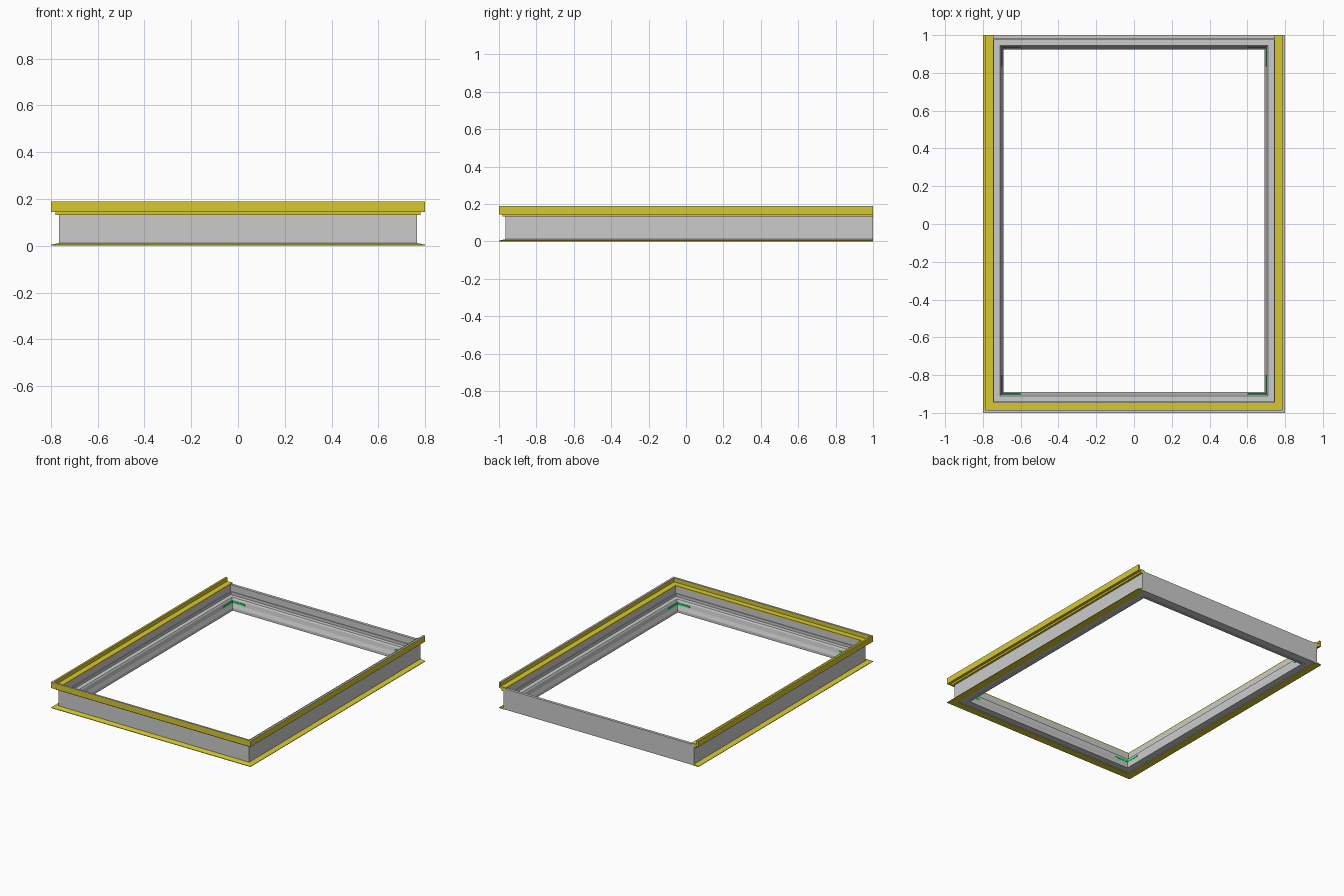
import bpy, bmesh

if "Cube" in bpy.data.objects:
    bpy.data.objects.remove(bpy.data.objects["Cube"])

# Corners as (x, y, inward x, inward y); profiles are (inset, z)
OUTER = [(-0.8, 1, 1, 0), (-0.8, -1, 1, 1), (0.8, -1, -1, 1), (0.8, 1, -1, 0)]
BODY = [(-0.765, 1, 1, -1), (-0.765, -0.965, 1, 1),
        (0.765, -0.965, -1, 1), (0.765, 1, -1, -1)]


def material(name, rgb):
    m = bpy.data.materials.new(name)
    m.diffuse_color = (*rgb, 1)
    m.use_nodes = True
    m.node_tree.nodes["Principled BSDF"].inputs["Base Color"].default_value = m.diffuse_color
    return m


def sweep(name, profile, path, closed=False, mat=None):
    """Run a profile along mitred corners."""
    bm = bmesh.new()
    rings = [[bm.verts.new((x + ix * d, y + iy * d, z)) for d, z in profile]
             for x, y, ix, iy in path]
    n = len(profile)
    pairs = list(zip(rings, rings[1:]))
    if closed:
        pairs.append((rings[-1], rings[0]))
    else:
        bm.faces.new(rings[0])
        bm.faces.new(rings[-1])
    for a, b in pairs:
        for i in range(n):
            j = (i + 1) % n
            bm.faces.new((a[i], a[j], b[j], b[i]))
    bmesh.ops.recalc_face_normals(bm, faces=bm.faces)
    me = bpy.data.meshes.new(name)
    bm.to_mesh(me)
    bm.free()
    ob = bpy.data.objects.new(name, me)
    bpy.context.collection.objects.link(ob)
    if mat:
        me.materials.append(mat)
    return ob


yellow = material("yellow", (0.68, 0.58, 0.03))
green = material("green", (0.0, 0.9, 0.1))

# Grey frame: tall outer wall, stepped rebate and sloped inner lip
sweep("frame_body", [(0, 0.002), (0, 0.152), (0.02, 0.152), (0.02, 0.105),
                     (0.025, 0.105), (0.025, 0.085), (0.055, 0.085),
                     (0.061, 0.075), (0.066, 0.045), (0.075, 0.02),
                     (0.075, 0), (0.06, 0), (0.06, 0.005), (0.02, 0.005),
                     (0.02, 0.002)], BODY, closed=True)

# Yellow upper rail and tapered bottom flange on left, front and right
sweep("upper_rail", [(0, 0.145), (0, 0.187), (0.014, 0.187), (0.014, 0.16),
                     (0.055, 0.16), (0.055, 0.152), (0.035, 0.152),
                     (0.035, 0.132), (0.02, 0.132), (0.02, 0.145)],
      OUTER, mat=yellow)
sweep("bottom_flange", [(0, 0), (0, 0.004), (0.035, 0.012), (0.055, 0.002),
                        (0.055, 0)], OUTER, mat=yellow)

# Grey capping on the front and right rail lips
sweep("rail_cap", [(0, 0.187), (0, 0.189), (0.014, 0.189), (0.014, 0.187)],
      [(-0.8, -1, 0, 1)] + OUTER[2:])

# Green corner brackets seated on the inner lip
for i, (x, y, ix, iy) in enumerate(BODY):
    leg = 0.165
    sweep(f"corner_bracket_{i + 1}",
          [(0.063, 0.052), (0.063, 0.064), (0.0665, 0.064), (0.0665, 0.052)],
          [(x + ix * leg, y, 0, iy), (x, y, ix, iy), (x, y + iy * leg, ix, 0)],
          mat=green)
